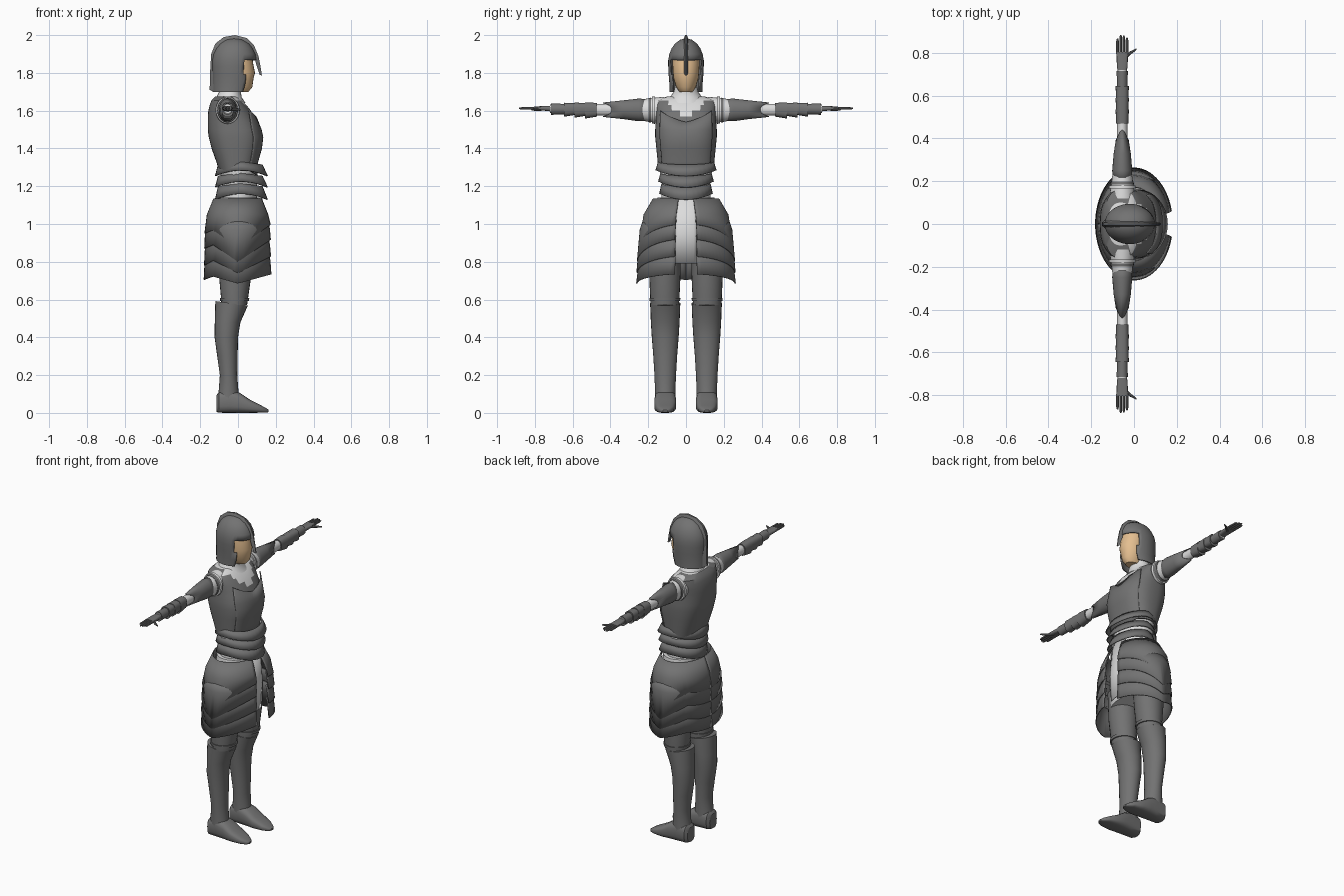
import bpy, bmesh, math
from mathutils import Vector
from math import pi, sin, cos

def mat(name, c):
    m = bpy.data.materials.new(name)
    m.diffuse_color = (*c, 1)
    return m

STEEL = mat("dark steel", (0.17, 0.17, 0.17))
CLOTH = mat("pale cloth", (0.72, 0.72, 0.72))
SKIN = mat("skin", (0.78, 0.52, 0.28))

def finish(name, bm, m, thick=0, angle=35):
    me = bpy.data.meshes.new(name)
    bmesh.ops.recalc_face_normals(bm, faces=bm.faces)
    bm.to_mesh(me)
    bm.free()
    ob = bpy.data.objects.new(name, me)
    bpy.context.collection.objects.link(ob)
    me.materials.append(m)
    bpy.ops.object.select_all(action='DESELECT')
    ob.select_set(True)
    bpy.context.view_layer.objects.active = ob
    bpy.ops.object.shade_smooth_by_angle(angle=math.radians(angle))
    if thick:
        s = ob.modifiers.new("thickness", 'SOLIDIFY')
        s.thickness = thick
    return ob

def spow(v, n):
    return math.copysign(abs(v) ** (2 / n), v)

def loft(name, rings, m, axis='z', n=2, seg=24, cap=True, arc=None, dip=None, thick=0, sy=1):
    """rings: (t, centre a, centre b, radius a, radius b); dip(i, angle) shifts t."""
    bm = bmesh.new()
    a0, a1 = arc or (0, 2 * pi)
    cnt = seg + 1 if arc else seg
    rows = []
    for i, (t, ca, cb, ra, rb) in enumerate(rings):
        row = []
        for k in range(cnt):
            an = a0 + (a1 - a0) * k / seg
            a, b = ca + ra * spow(cos(an), n), cb + rb * spow(sin(an), n)
            u = t + (dip(i, an) if dip else 0)
            p = {'z': (a, b, u), 'y': (a, u, b), 'x': (u, a, b)}[axis]
            row.append(bm.verts.new((p[0], p[1] * sy, p[2])))
        rows.append(row)
    for r, q in zip(rows, rows[1:]):
        for k in range(seg):
            j = (k + 1) % cnt
            bm.faces.new((r[k], r[j], q[j], q[k]))
    if cap and not arc:
        bm.faces.new(rows[0])
        bm.faces.new(rows[-1])
    return finish(name, bm, m, thick)

def span(z, x0, x1, ry):
    return (z, (x0 + x1) / 2, 0, (x1 - x0) / 2, ry)

# Torso: steel vest with pale V neckline
vest = [(1.28, -.10, .095, .145), (1.33, -.115, .10, .15), (1.40, -.14, .12, .157),
        (1.46, -.155, .127, .163), (1.50, -.16, .118, .163), (1.54, -.16, .10, .16),
        (1.57, -.16, .085, .16), (1.60, -.157, .068, .162), (1.63, -.15, .045, .165),
        (1.655, -.14, .02, .16), (1.675, -.12, -.005, .10)]
torso = loft("vest", [span(*r) for r in vest], STEEL, n=2.5, seg=48)
torso.data.materials.append(CLOTH)
for f in torso.data.polygons:
    c = f.center
    if (c.x > -.05 and c.z > 1.54 + 1.1 * abs(c.y)) or c.z > 1.672:
        f.material_index = 1

# Raised breast plate
loft("breast_plate", [(z, (a + b) / 2 + .004, 0, (b - a) / 2 + .003, r + .002) for z, a, b, r in vest[:6]],
     STEEL, n=2.5, arc=(-.95, .95), thick=.006, dip=lambda i, a: (.06 * (abs(a) / .95) if i == 5 else 0) - (.03 * (1 - abs(a)) if i == 0 else 0))

# Collar
loft("collar", [span(1.64, -.13, .04, .11), span(1.67, -.115, .02, .085), span(1.70, -.10, .015, .065),
                span(1.74, -.09, .02, .055)], CLOTH)

# Waist core and three overlapping waist bands
loft("waist", [span(1.08, -.10, .10, .135), span(1.2, -.085, .10, .125), span(1.32, -.10, .095, .145)], CLOTH)
for i, (zt, zb, rt, rb) in enumerate([(1.33, 1.275, .148, .162), (1.27, 1.215, .135, .148), (1.215, 1.15, .13, .142)]):
    loft(f"waist_band_{i+1}", [(zt, .012, 0, .118, rt), (zb, .018, 0, .14, rb)], STEEL, seg=32, cap=False,
         thick=.006, dip=lambda k, a: (-.03 * abs(cos(a)) ** 2 + .01) if k else -.015 * abs(cos(a)))

# Pale tunic under the skirt, with a front panel
loft("tunic", [span(.79, -.10, .10, .175), span(.95, -.11, .11, .175), span(1.14, -.108, .12, .15)], CLOTH)
loft("front_panel", [(.79, 0, 0, .13, .16), (.95, 0, 0, .14, .16), (1.16, 0, 0, .127, .15)], CLOTH,
     arc=(-.4, .4), seg=6, thick=.006)

# Skirt: four layers of pointed plates per side, open at the front
def skirt_dip(drop, back):
    def f(k, a):
        if k < 2:
            return 0
        return -drop * max(0, 1 - abs(cos(a))) - (back * max(0, -cos(a) - .75) * 4)
    return f

layers = [([(1.135, .13, .175), (1.05, .165, .225), (1.0, .178, .25)], .125, .05),
          ([(1.03, .165, .225), (.97, .174, .245), (.92, .179, .26)], .12, .05),
          ([(.94, .166, .232), (.88, .175, .25), (.83, .180, .263)], .09, .05),
          ([(.86, .168, .237), (.80, .177, .25), (.735, .182, .264)], .05, .03)]
for s, side in ((1, "left"), (-1, "right")):
    for i, (rs, drop, back) in enumerate(layers):
        loft(f"{side}_skirt_plate_{i+1}", [(z, 0, 0, rx, ry) for z, rx, ry in rs], STEEL, seg=32,
             arc=(.23, pi), dip=skirt_dip(drop, back), thick=.006, sy=s)

    # Legs: thigh, knee ring, greave, boot
    c = .112
    loft(f"{side}_thigh", [(.57, -.02, c, .068, .075), (.62, -.018, c, .073, .078), (.73, -.015, c, .086, .083),
                           (.9, -.01, c, .09, .083)], STEEL, sy=s)
    loft(f"{side}_knee_ring", [(.592, -.018, c, .076, .081), (.608, -.018, c, .078, .082)], STEEL, sy=s)
    loft(f"{side}_greave", [(.05, -.05, c - .002, .062, .055), (.12, -.05, c - .002, .052, .054), (.2, -.05, c - .002, .046, .057),
                            (.3, -.056, c - .002, .054, .063), (.4, -.062, c - .002, .062, .071),
                            (.48, -.055, c - .002, .068, .076), (.58, -.034, c - .002, .086, .08)],
         STEEL, sy=s, dip=lambda k, a: -.012 * cos(a) if k == 6 else 0)
    # along x: (x, centre y, centre z, half width, half height)
    loft(f"{side}_foot", [(-.113, .11, .05, .035, .045), (-.1, .11, .056, .052, .055), (-.04, .11, .062, .056, .062),
                          (.01, .11, .053, .058, .053), (.06, .11, .036, .058, .036),
                          (.12, .11, .021, .046, .02), (.15, .11, .013, .028, .012), (.162, .11, .01, .012, .006)],
         STEEL, axis='x', n=3, sy=s)

    # Arms: pale sleeve, shoulder rings, pointed upper plate, vambrace, cuff
    ax = -.055
    loft(f"{side}_sleeve", [(.12, ax, 1.603, .062, .07), (.2, ax, 1.603, .05, .062), (.3, ax, 1.605, .036, .042),
                            (.40, ax, 1.605, .025, .032), (.5, ax, 1.605, .024, .03), (.72, ax, 1.61, .022, .022)],
         CLOTH, axis='y', sy=s)
    loft(f"{side}_shoulder_ring", [(.165, ax, 1.603, .064, .073), (.18, ax, 1.603, .062, .071)], CLOTH, axis='y', sy=s)
    loft(f"{side}_shoulder_band", [(.185, ax, 1.603, .055, .066), (.198, ax, 1.603, .053, .064)], STEEL, axis='y', sy=s)
    loft(f"{side}_upper_arm", [(.2, ax, 1.603, .044, .058), (.25, ax, 1.604, .047, .06), (.33, ax, 1.605, .04, .05),
                               (.395, ax, 1.605, .03, .038)], STEEL, axis='y', sy=s, cap=False, thick=.004,
         dip=lambda k, a: .045 * abs(sin(a)) ** 3 if k == 3 else 0)
    for i, y in enumerate((.47, .525, .58)):
        loft(f"{side}_vambrace_{i+1}", [(y, ax, 1.605 + .002 * i, .029, .036 - .003 * i),
                                       (y + .065, ax, 1.601 + .002 * i, .031, .043 - .003 * i)],
             STEEL, axis='y', sy=s, n=2.6)
    loft(f"{side}_cuff", [(.64, ax, 1.608, .025, .028), (.715, ax, 1.608, .026, .03)], STEEL, axis='y', sy=s)

    # Hand with four fingers and a thumb
    loft(f"{side}_palm", [(.70, ax, 1.61, .02, .016), (.74, ax, 1.612, .025, .013), (.805, ax, 1.613, .028, .009)],
         STEEL, axis='y', n=3, seg=16, sy=s)
    for i, tip in enumerate((.868, .885, .882, .872)):
        x = ax - .022 + .0147 * i
        loft(f"{side}_finger_{i+1}", [(.795, x, 1.613, .0065, .007), (tip - .01, x, 1.612, .006, .006),
                                      (tip, x, 1.612, .003, .003)], STEEL, axis='y', seg=8, sy=s)
    # along x: rings sheared towards the fingertips
    loft(f"{side}_thumb", [(-.05, .77, 1.607, .012, .009), (-.02, .798, 1.606, .009, .008), (.012, .818, 1.606, .004, .004)],
         STEEL, axis='x', seg=8, sy=s)

# Head
loft("face", [span(1.70, -.05, .055, .035), span(1.725, -.06, .076, .052), span(1.77, -.07, .082, .066),
              span(1.80, -.07, .09, .069), span(1.85, -.07, .08, .072), span(1.9, -.07, .075, .07)], SKIN)

# Helmet: dome with the face opening cut away
helm = [(1.70, -.135, .07, .088), (1.745, -.135, .085, .088), (1.79, -.135, .09, .092), (1.835, -.137, .095, .094),
        (1.868, -.137, .098, .094), (1.90, -.13, .092, .088), (1.93, -.115, .078, .076),
        (1.955, -.095, .058, .058), (1.975, -.065, .025, .032), (1.982, -.03, -.01, .008)]
helmet = loft("helmet", [span(*r) for r in helm], STEEL, seg=40)
bm = bmesh.new()
bm.from_mesh(helmet.data)
cut = [f for f in bm.faces if (len(f.verts) > 4 and f.calc_center_median().z < 1.75)
       or (f.calc_center_median().z < 1.86 and f.calc_center_median().x > .035)]
bmesh.ops.delete(bm, geom=cut, context='FACES')
bm.to_mesh(helmet.data)
bm.free()
helmet.modifiers.new("thickness", 'SOLIDIFY').thickness = .006

# Crest: thin fin following the helmet, ending in a nose guard
outer = [(.127, 1.785), (.118, 1.84), (.108, 1.89), (.085, 1.945), (.045, 1.985), (-.015, 2.0), (-.075, 1.99),
         (-.12, 1.955), (-.142, 1.90), (-.148, 1.80), (-.15, 1.71)]
inner = [(.115, 1.79), (.098, 1.84), (.088, 1.88), (.065, 1.93), (.03, 1.955), (-.015, 1.965), (-.065, 1.955),
         (-.1, 1.925), (-.12, 1.88), (-.125, 1.80), (-.128, 1.70)]
bm = bmesh.new()
rows = []
for i, (o, q) in enumerate(zip(outer, inner)):
    w = .006 + .0012 * i
    rows.append([bm.verts.new(p) for p in ((o[0], -w * .4, o[1]), (o[0], w * .4, o[1]), (q[0], w * 1.5, q[1]), (q[0], -w * 1.5, q[1]))])
for r, q in zip(rows, rows[1:]):
    for k in range(4):
        bm.faces.new((r[k], r[(k + 1) % 4], q[(k + 1) % 4], q[k]))
bm.faces.new(rows[0])
bm.faces.new(rows[-1])
finish("helmet_crest", bm, STEEL)
